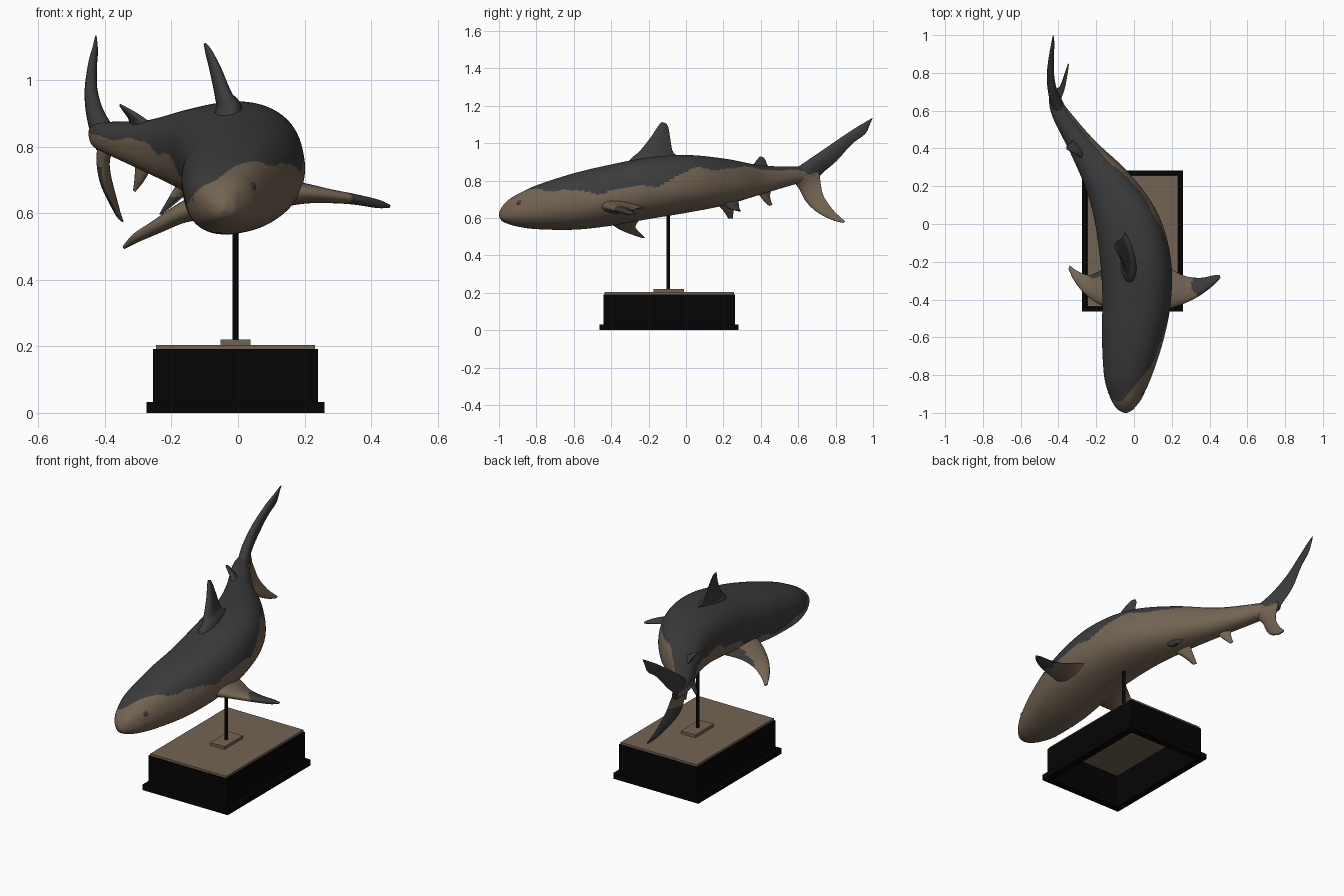
import bpy, bmesh, math
from mathutils import Vector

if "Cube" in bpy.data.objects:
    bpy.data.objects.remove(bpy.data.objects["Cube"])


def material(name, rgb):
    m = bpy.data.materials.new(name)
    m.diffuse_color = (*rgb, 1)
    m.use_nodes = True
    m.node_tree.nodes["Principled BSDF"].inputs["Base Color"].default_value = m.diffuse_color
    return m


GREY = material("slate grey", (0.045, 0.045, 0.046))
TAN = material("warm tan", (0.17, 0.127, 0.085))
BLACK = material("black", (0.0015, 0.0015, 0.0015))


def catmull(rows, per):
    """Smooth interpolation through rows of numbers."""
    out = []
    for i in range(len(rows) - 1):
        p0, p1, p2 = rows[max(i - 1, 0)], rows[i], rows[i + 1]
        p3 = rows[min(i + 2, len(rows) - 1)]
        for k in range(per):
            t = k / per
            out.append([0.5 * (2 * b + (c - a) * t + (2 * a - 5 * b + 4 * c - d) * t * t
                               + (3 * b - a - 3 * c + d) * t ** 3)
                        for a, b, c, d in zip(p0, p1, p2, p3)])
    out.append(list(rows[-1]))
    return out


def loft(name, rings, is_grey):
    """Skin closed rings; is_grey(ring, segment, centre, normal) picks the colour."""
    bm = bmesh.new()
    vs = [[bm.verts.new(p) for p in r] for r in rings]
    n = len(rings[0])
    tags = {}
    for i in range(len(vs) - 1):
        for j in range(n):
            k = (j + 1) % n
            f = bm.faces.new((vs[i][j], vs[i][k], vs[i + 1][k], vs[i + 1][j]))
            tags[f] = (i, j)
    for i in (0, len(vs) - 1):
        tags[bm.faces.new(vs[i])] = (min(i, len(vs) - 2), 0)
    bmesh.ops.recalc_face_normals(bm, faces=bm.faces)
    for f, (i, j) in tags.items():
        f.smooth = True
        f.material_index = 0 if is_grey(i, j, f.calc_center_median(), f.normal) else 1
    return finish(name, bm, (GREY, TAN))


def finish(name, bm, mats):
    me = bpy.data.meshes.new(name)
    bm.to_mesh(me)
    bm.free()
    for m in mats:
        me.materials.append(m)
    ob = bpy.data.objects.new(name, me)
    bpy.context.collection.objects.link(ob)
    return ob


# ---- body: stations of y, x centre, half width, top z, bottom z
stations = [
    (-1.0, -.042, .006, .625, .607), (-.985, -.043, .036, .658, .586),
    (-.95, -.044, .066, .695, .569), (-.9, -.042, .092, .725, .556),
    (-.8, -.035, .125, .771, .543), (-.6, -.008, .162, .835, .541),
    (-.4, .014, .18, .882, .563), (-.2, .009, .185, .92, .598),
    (0, -.035, .169, .933, .63), (.2, -.13, .124, .915, .668),
    (.4, -.268, .072, .88, .727), (.6, -.398, .042, .874, .785),
    (.71, -.43, .016, .865, .80)]
# colour line (height within the section, -1..1) on right and left side
limits = [(1.4, 1.4), (1.4, 1.3), (1.3, 1), (1.2, .4), (.75, -.1), (.12, -.3), (-.08, -.3),
          (-.12, -.2), (.27, 0), (.45, .2), (.6, .4), (.3, .35), (.1, .2)]
spine = catmull([s + l for s, l in zip(stations, limits)], 18)
SEG = 112
ROLL = math.radians(12)
POWER = 2 / 2.35


def section(a):
    c, s = math.cos(a), math.sin(a)
    return (math.copysign(abs(c) ** POWER, c), math.copysign(abs(s) ** POWER, s))


rings = []
for i, (y, x, w, zt, zb, _, _) in enumerate(spine):
    a, b = spine[max(i - 2, 0)], spine[min(i + 2, len(spine) - 1)]
    d = Vector((b[1] - a[1], b[0] - a[0])).normalized()
    right = Vector((d.y * math.cos(ROLL), -d.x * math.cos(ROLL), math.sin(ROLL)))
    up = Vector((-d.y * math.sin(ROLL), d.x * math.sin(ROLL), math.cos(ROLL)))
    mid, h = Vector((x, y, (zt + zb) / 2)), (zt - zb) / 2
    ring = []
    for j in range(SEG):
        u, v = section(2 * math.pi * j / SEG)
        ring.append(mid + right * u * w + up * v * h)
    rings.append(ring)


def body_grey(i, j, c, n):
    u, v = section(2 * math.pi * (j + .5) / SEG)
    y, r, l = spine[i][0], spine[i][5], spine[i][6]
    t = (u + 1) / 2
    wave = .09 * math.sin(22 * y + 2 * t) + .03 * math.sin(47 * y + 1)
    return v > r * t + l * (1 - t) + wave


loft("body", rings, body_grey)


# ---- fins: sections of leading point, trailing point, thickness
def fin(name, secs, is_grey):
    rows = catmull(secs, 8)
    half = 14
    rings = []
    for i, r in enumerate(rows):
        le, te = Vector(r[0:3]), Vector(r[3:6])
        a, b = rows[max(i - 1, 0)], rows[min(i + 1, len(rows) - 1)]
        span = Vector(b[0:3]) + Vector(b[3:6]) - Vector(a[0:3]) - Vector(a[3:6])
        nrm = (te - le).cross(span).normalized()
        ring = []
        for k in range(2 * half):
            a = math.pi * k / half
            s = (1 - math.cos(a)) / 2
            th = 1.3 * math.sqrt(s) * (1 - s) * r[6] + .0008
            side = 0 if k in (0, half) else (1 if k < half else -1)
            ring.append(le.lerp(te, s) + nrm * th * side)
        rings.append(ring)
    loft(name, rings, lambda i, j, c, n: is_grey(c, n))


fin("dorsal_fin", [
    (-.02, -.34, .84, -.04, .02, .86, .11), (-.02, -.30, .91, -.045, -.035, .925, .078),
    (-.035, -.25, .955, -.06, -.07, .955, .048), (-.06, -.19, 1.03, -.08, -.085, 1.03, .032),
    (-.085, -.15, 1.09, -.095, -.093, 1.08, .017), (-.1, -.13, 1.112, -.1, -.105, 1.105, .005)],
    lambda c, n: True)
fin("second_dorsal_fin", [
    (-.25, .33, .85, -.32, .46, .85, .045), (-.29, .36, .885, -.33, .435, .885, .024),
    (-.33, .38, .912, -.345, .425, .907, .013), (-.355, .395, .928, -.355, .415, .923, .004)],
    lambda c, n: True)
fin("right_pectoral_fin", [
    (.1, -.47, .665, .1, -.18, .655, .095), (.2, -.445, .662, .2, -.24, .655, .06),
    (.28, -.415, .655, .27, -.275, .645, .04), (.35, -.378, .645, .35, -.285, .637, .03),
    (.42, -.325, .63, .42, -.272, .626, .024), (.458, -.285, .622, .452, -.27, .62, .008)],
    lambda c, n: c.x + .35 * (c.y + .33) + .01 * math.sin(70 * c.y) > .31)
fin("left_pectoral_fin", [
    (-.08, -.46, .635, -.08, -.18, .625, .095), (-.165, -.435, .605, -.17, -.24, .595, .06),
    (-.25, -.38, .562, -.235, -.27, .555, .04), (-.31, -.31, .528, -.3, -.248, .523, .027),
    (-.346, -.24, .498, -.34, -.22, .495, .007)],
    lambda c, n: n.z > 0 and c.y > -.285 and c.x > -.24)
fin("left_pelvic_fin", [
    (-.13, .13, .70, -.17, .26, .70, .05), (-.18, .19, .65, -.205, .255, .645, .028),
    (-.23, .225, .60, -.235, .25, .597, .006)],
    lambda c, n: n.x < 0 and c.z < .65)
fin("right_pelvic_fin", [
    (-.08, .16, .71, -.12, .28, .70, .04), (-.065, .215, .665, -.085, .285, .655, .025),
    (-.055, .265, .64, -.06, .295, .637, .005)],
    lambda c, n: c.z < .69)
fin("anal_fin", [
    (-.255, .37, .755, -.31, .455, .765, .035), (-.285, .41, .70, -.31, .45, .712, .022),
    (-.31, .443, .665, -.315, .462, .67, .004)],
    lambda c, n: False)
fin("tail_upper_lobe", [
    (-.375, .55, .84, -.425, .70, .79, .06), (-.42, .66, .915, -.437, .725, .835, .05),
    (-.44, .77, .99, -.445, .805, .905, .038), (-.438, .88, 1.065, -.437, .887, .995, .026),
    (-.43, .95, 1.108, -.43, .958, 1.05, .016), (-.427, .997, 1.135, -.43, .985, 1.105, .004)],
    lambda c, n: c.z > .822 + .012 * math.sin(60 * c.y))
fin("tail_lower_lobe", [
    (-.37, .56, .815, -.425, .715, .84, .05), (-.405, .605, .755, -.405, .72, .785, .04),
    (-.405, .64, .69, -.385, .737, .715, .03), (-.38, .70, .632, -.368, .785, .645, .022),
    (-.36, .78, .59, -.357, .825, .605, .013), (-.347, .84, .574, -.348, .85, .583, .004)],
    lambda c, n: c.z > .83 or (n.x < 0 and c.z < .74))


# ---- eyes
for name, loc in (("right_eye", (.04, -.885, .677)), ("left_eye", (-.124, -.885, .642))):
    bpy.ops.mesh.primitive_uv_sphere_add(segments=16, ring_count=10, radius=1, location=loc)
    ob = bpy.context.object
    ob.name = name
    ob.scale = (.014, .02, .018)
    ob.data.materials.append(GREY)
    bpy.ops.object.shade_smooth()


# ---- display stand
def box(name, x0, x1, y0, y1, z0, z1, mat, wall=0):
    """Solid block, or a hollow frame when wall is given."""
    bm = bmesh.new()

    def loop(t, z):
        return [bm.verts.new(p) for p in ((x0 + t, y0 + t, z), (x1 - t, y0 + t, z),
                                          (x1 - t, y1 - t, z), (x0 + t, y1 - t, z))]
    lo, hi = loop(0, z0), loop(0, z1)
    if wall:
        lo2, hi2 = loop(wall, z0), loop(wall, z1)
        pairs = [(lo, hi), (hi, hi2), (hi2, lo2), (lo2, lo)]
    else:
        pairs = [(lo, hi)]
        bm.faces.new(lo)
        bm.faces.new(hi)
    for a, b in pairs:
        for i in range(4):
            k = (i + 1) % 4
            bm.faces.new((a[i], a[k], b[k], b[i]))
    bmesh.ops.recalc_face_normals(bm, faces=bm.faces)
    return finish(name, bm, (mat,))


box("base_skirt", -.275, .26, -.463, .282, 0, .032, BLACK, .04)
box("base_walls", -.255, .24, -.442, .261, .032, .192, BLACK, .02)
box("base_top_panel", -.247, .232, -.437, .256, .19, .204, TAN)
box("post_plate", -.052, .038, -.175, -.01, .204, .22, TAN)
bpy.ops.mesh.primitive_cylinder_add(vertices=24, radius=.009, depth=.46, location=(-.007, -.095, .45))
post = bpy.context.object
post.name = "post"
post.data.materials.append(BLACK)
bpy.ops.object.shade_smooth_by_angle()
